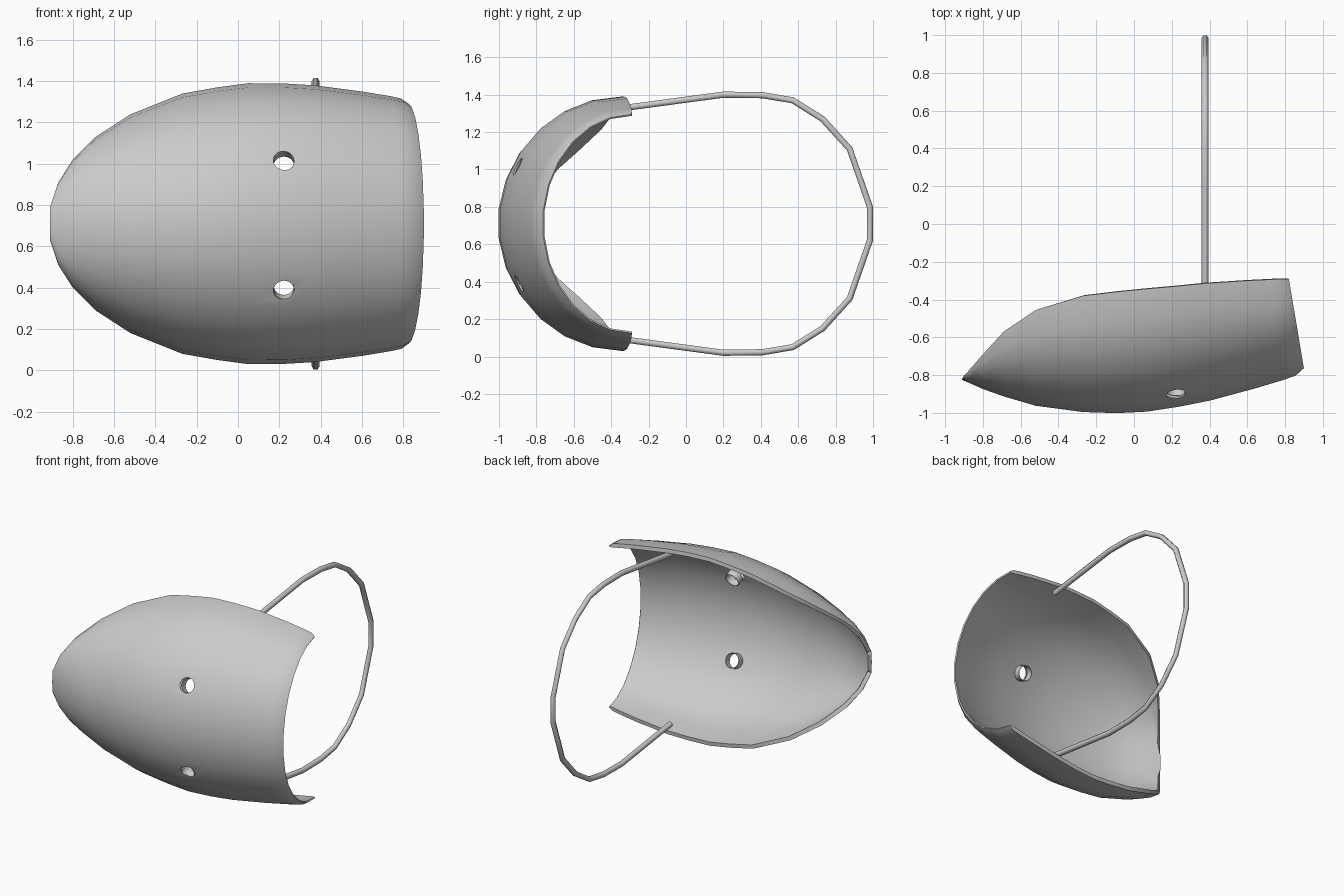
import bpy, bmesh, math
from mathutils import Matrix, Vector

cube = bpy.data.objects.get("Cube")
if cube:
    bpy.data.objects.remove(cube, do_unlink=True)

MID_Z = 0.71

grey = bpy.data.materials.new("plain grey")
grey.use_nodes = True
grey.diffuse_color = (0.6, 0.6, 0.6, 1)
grey.node_tree.nodes["Principled BSDF"].inputs["Base Color"].default_value = (0.6, 0.6, 0.6, 1)


def activate(obj):
    bpy.ops.object.select_all(action='DESELECT')
    obj.select_set(True)
    bpy.context.view_layer.objects.active = obj


def add_mesh(name, bm):
    mesh = bpy.data.meshes.new(name)
    bm.to_mesh(mesh)
    bm.free()
    mesh.materials.append(grey)
    obj = bpy.data.objects.new(name, mesh)
    bpy.context.collection.objects.link(obj)
    return obj


# Shell stations: rim x, rim y, half width, ridge x, ridge y
STATIONS = [
    (-0.91, -0.82, 0.08, -0.91, -0.825),
    (-0.87, -0.77, 0.20, -0.87, -0.843),
    (-0.80, -0.69, 0.31, -0.80, -0.875),
    (-0.69, -0.57, 0.42, -0.69, -0.915),
    (-0.52, -0.455, 0.53, -0.52, -0.966),
    (-0.27, -0.38, 0.63, -0.27, -1.0),
    (-0.10, -0.36, 0.66, -0.09, -1.006),
    (0.05, -0.345, 0.68, 0.07, -0.998),
    (0.22, -0.33, 0.679, 0.25, -0.97),
    (0.37, -0.315, 0.67, 0.40, -0.94),
    (0.60, -0.30, 0.64, 0.64, -0.875),
    (0.74, -0.293, 0.617, 0.79, -0.83),
    (0.79, -0.291, 0.606, 0.855, -0.807),
    (0.82, -0.29, 0.585, 0.90, -0.767),
]
ARC = 14

# Shell: half-ellipse sections lofted along the length, rounded over at the wide end
bm = bmesh.new()
grid = []
for rx, ry, half, mx, my in STATIONS:
    row = []
    for j in range(ARC):
        a = math.pi * (j / (ARC - 1) - 0.5)
        c = math.cos(a)
        row.append(bm.verts.new((rx + (mx - rx) * c, ry + (my - ry) * c,
                                 MID_Z + half * math.sin(a))))
    grid.append(row)
for a, b in zip(grid, grid[1:]):
    for j in range(ARC - 1):
        bm.faces.new((a[j], b[j], b[j + 1], a[j + 1]))
bm.verts.index_update()

# Hem: the wall is thicker in a band along the rim, thin at the wide end's lip
rim = [v.co for v in bm.verts if v.is_boundary]
hem = [v.index for v in bm.verts if min((v.co - r).length for r in rim) < 0.17]
inside = [v.index for v in bm.verts if v.index not in hem]
wide_end = [v.index for v in grid[-1]]
shell = add_mesh("mask_shell", bm)
group = shell.vertex_groups.new(name="wall")
for indices, weight in ((hem, 1.0), (inside, 0.3), (wide_end, 0.35)):
    group.add(indices, weight, 'REPLACE')
wall = shell.modifiers.new("wall", 'SOLIDIFY')
wall.thickness = 0.028
wall.offset = -1
wall.vertex_group = "wall"


# Two round holes, each with a short collar standing inward
def hole_frame(side):
    axis = Vector((0, -0.9, side * 0.4))
    turn = axis.to_track_quat('Z', 'Y').to_matrix().to_4x4()
    return Matrix.Translation((0.222, -0.893, MID_Z - 0.01 + side * 0.312)) @ turn


cut_bm, collar_bm = bmesh.new(), bmesh.new()
for side in (-1, 1):
    frame = hole_frame(side)
    bmesh.ops.create_cone(cut_bm, cap_ends=True, segments=20, radius1=0.051,
                          radius2=0.051, depth=0.4, matrix=frame)
    bmesh.ops.create_cone(collar_bm, cap_ends=False, segments=20, radius1=0.053,
                          radius2=0.053, depth=0.05,
                          matrix=frame @ Matrix.Translation((0, 0, -0.029)))
cutter = add_mesh("hole_cutter", cut_bm)
cutter.hide_render = True
drill = shell.modifiers.new("holes", 'BOOLEAN')
drill.operation = 'DIFFERENCE'
drill.solver = 'EXACT'
drill.object = cutter

activate(shell)
for name in ("wall", "holes"):
    bpy.ops.object.modifier_apply(modifier=name)
bpy.data.objects.remove(cutter, do_unlink=True)
bpy.ops.object.shade_smooth_by_angle(angle=math.radians(60))

collars = add_mesh("hole_collars", collar_bm)
ring = collars.modifiers.new("ring", 'SOLIDIFY')
ring.thickness = 0.004
ring.offset = -1
activate(collars)
bpy.ops.object.modifier_apply(modifier="ring")
bpy.ops.object.shade_smooth_by_angle(angle=math.radians(40))

# Head strap: half path mirrored about the middle
HALF = [(-0.36, 0.615), (0.2, 0.69), (0.41, 0.687), (0.57, 0.66),
        (0.73, 0.56), (0.875, 0.40), (0.983, 0.09)]
path = HALF + [(y, -z) for y, z in reversed(HALF)]
curve = bpy.data.curves.new("head_strap", 'CURVE')
curve.dimensions = '3D'
curve.bevel_depth = 0.019
curve.bevel_resolution = 1
curve.use_fill_caps = True
spline = curve.splines.new('POLY')
spline.points.add(len(path) - 1)
for p, (y, z) in zip(spline.points, path):
    p.co = (0.376, y, MID_Z + z, 1)
curve.materials.append(grey)
strap = bpy.data.objects.new("head_strap", curve)
bpy.context.collection.objects.link(strap)
activate(strap)
bpy.ops.object.convert(target='MESH')
bpy.ops.object.shade_smooth_by_angle(angle=math.radians(65))
